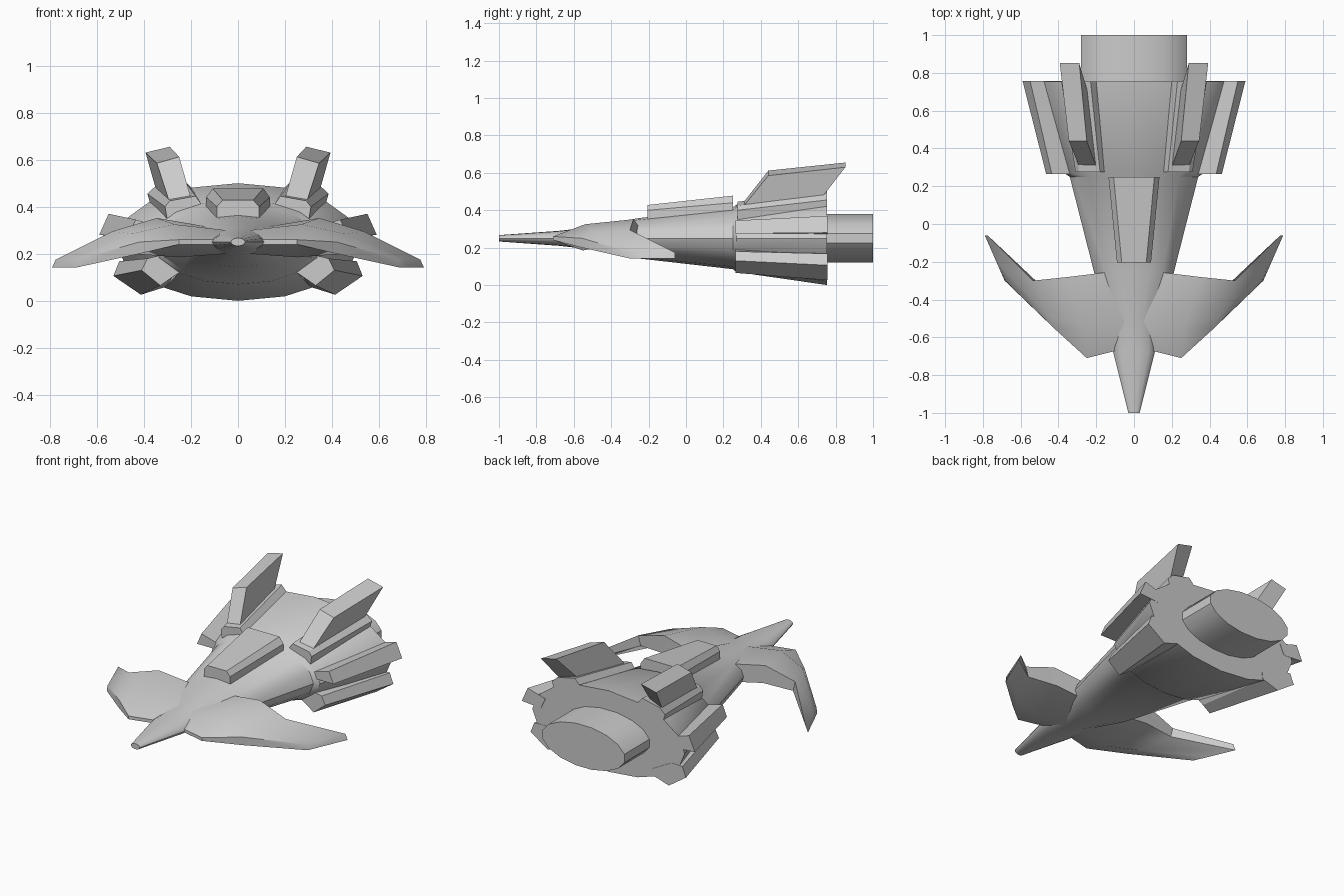
import bpy, bmesh
from math import sin, cos, pi, radians


def loft(name, rings, mirror=False, smooth=None):
    """Skin equal-length rings of points and cap both ends."""
    bm = bmesh.new()
    rows = [[bm.verts.new(p) for p in r] for r in rings]
    n = len(rows[0])
    for a, b in zip(rows, rows[1:]):
        for i in range(n):
            j = (i + 1) % n
            bm.faces.new((a[i], a[j], b[j], b[i]))
    bm.faces.new(rows[0])
    bm.faces.new(rows[-1])
    bmesh.ops.recalc_face_normals(bm, faces=bm.faces)
    me = bpy.data.meshes.new(name)
    bm.to_mesh(me)
    bm.free()
    ob = bpy.data.objects.new(name, me)
    bpy.context.collection.objects.link(ob)
    if smooth:
        me.shade_smooth()
        me.set_sharp_from_angle(angle=radians(smooth))
    else:
        me.shade_flat()
    if mirror:
        m = ob.modifiers.new("mirror", 'MIRROR')
        m.use_axis = (True, False, False)
        m.use_mirror_merge = False
    return ob


def ellipse(y, rx, rz, n=16, off=0.0):
    return [(rx * cos(2 * pi * (i + off) / n), y, 0.25 + rz * sin(2 * pi * (i + off) / n))
            for i in range(n)]


def section(y, pts):
    return [(x, y, z) for x, z in pts]


# Tapered fuselage with a small step to the rear hull
loft("fuselage", [ellipse(*s) for s in (
    (-1.0, 0.03, 0.017), (-0.68, 0.11, 0.04), (-0.5, 0.112, 0.06),
    (-0.26, 0.21, 0.107), (0.25, 0.34, 0.165), (0.27, 0.37, 0.18),
    (0.755, 0.52, 0.25))], smooth=35)

# Oval engine
loft("engine", [ellipse(0.72, 0.285, 0.132, 16, 0.5),
                ellipse(1.0, 0.285, 0.132, 16, 0.5)], smooth=35)

# Dorsal canopy block
loft("canopy", [
    section(-0.205, [(-.09, .34), (-.09, .40), (-.065, .428), (.065, .428), (.09, .40), (.09, .34)]),
    section(0.25, [(-.135, .38), (-.135, .44), (-.108, .478), (.108, .478), (.135, .44), (.135, .38)])])

# Upper, side and lower armour pads on the rear hull
loft("upper_pad", [
    section(0.275, [(.155, .38), (.155, .41), (.18, .445), (.29, .425), (.31, .40), (.30, .34)]),
    section(0.755, [(.20, .44), (.20, .482), (.23, .515), (.35, .488), (.385, .455), (.37, .40)])],
    mirror=True)
loft("side_pad", [
    section(0.265, [(.33, .275), (.465, .275), (.435, .345), (.31, .31)]),
    section(0.757, [(.46, .27), (.59, .28), (.55, .37), (.43, .335)])],
    mirror=True)
loft("lower_pad", [
    section(0.265, [(.22, .14), (.28, .10), (.33, .065), (.41, .13), (.385, .18), (.30, .20)]),
    section(0.757, [(.30, .10), (.305, .06), (.413, .026), (.53, .106), (.505, .168), (.43, .17)])],
    mirror=True)

# Swept tail fins
loft("tail_fin", [
    [(.195, .29, .42), (.285, .29, .40), (.345, .72, .46), (.245, .70, .49)],
    [(.25, .44, .612), (.345, .44, .585), (.393, .852, .63), (.29, .852, .655)]],
    mirror=True)

# Forward wings: leading edge top/bottom, belly, trailing bottom/top, crown
loft("wing", [
    [(.05, -.66, .26), (.05, -.66, .24), (.05, -.52, .20), (.10, -.25, .20), (.10, -.25, .31), (.05, -.52, .30)],
    [(.25, -.71, .26), (.25, -.71, .24), (.25, -.55, .185), (.33, -.28, .24), (.345, -.28, .352), (.27, -.54, .325)],
    [(.42, -.555, .25), (.42, -.555, .20), (.45, -.48, .20), (.52, -.30, .235), (.535, -.30, .295), (.45, -.49, .285)],
    [(.68, -.30, .175), (.685, -.30, .142), (.72, -.22, .142), (.79, -.06, .142), (.775, -.06, .175), (.71, -.22, .178)]],
    mirror=True, smooth=35)
